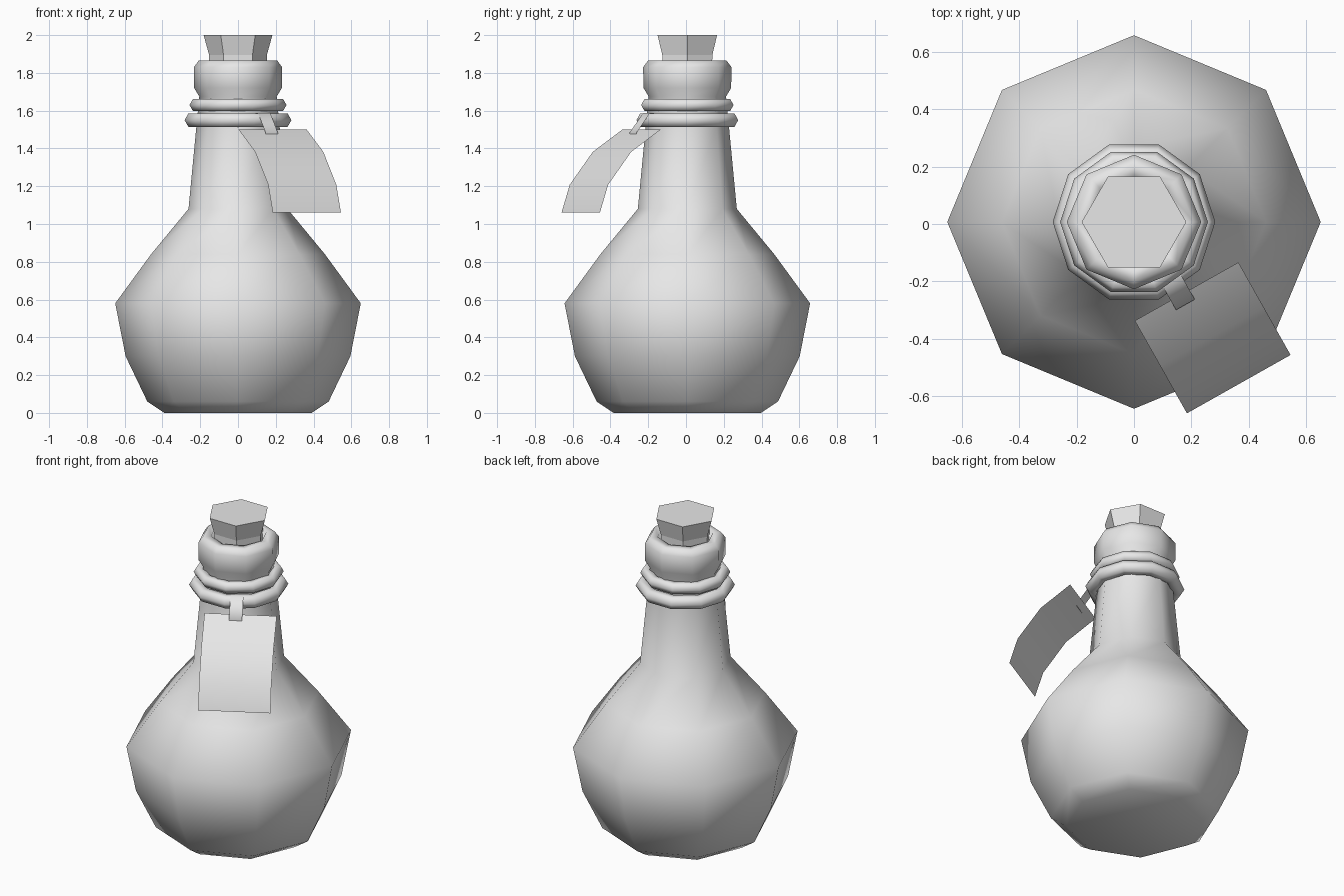
import bpy, bmesh, math
from mathutils import Vector

cube = bpy.data.objects.get("Cube")
if cube:
    bpy.data.objects.remove(cube)

grey = bpy.data.materials.new("plain_grey")
grey.use_nodes = True
grey.diffuse_color = (0.8, 0.8, 0.8, 1)
grey.node_tree.nodes["Principled BSDF"].inputs["Base Color"].default_value = (0.8, 0.8, 0.8, 1)

CENTRE_Y = 0.007


def finish(name, bm, smooth):
    bmesh.ops.recalc_face_normals(bm, faces=bm.faces)
    for f in bm.faces:
        f.smooth = smooth
    mesh = bpy.data.meshes.new(name)
    bm.to_mesh(mesh)
    bm.free()
    mesh.materials.append(grey)
    obj = bpy.data.objects.new(name, mesh)
    bpy.context.collection.objects.link(obj)
    return obj


def lathe(name, profile, sides, smooth=True, closed=False):
    """Turn a (radius, height) profile; cap both ends unless it is a closed loop."""
    bm = bmesh.new()
    rings = []
    for r, z in profile:
        angles = [math.tau * i / sides for i in range(sides)]
        rings.append([bm.verts.new((r * math.cos(a), CENTRE_Y + r * math.sin(a), z)) for a in angles])
    pairs = list(zip(rings, rings[1:]))
    if closed:
        pairs.append((rings[-1], rings[0]))
    else:
        bm.faces.new(rings[0])
        bm.faces.new(rings[-1])
    for low, high in pairs:
        for i in range(sides):
            j = (i + 1) % sides
            bm.faces.new((low[i], low[j], high[j], high[i]))
    return finish(name, bm, smooth)


def ribbon(name, path, width, shift=0.0):
    """Sweep a flat strip along (outward, height) points in the tag's direction."""
    origin = Vector((0.183, -0.235, 0))
    out = Vector((0.49, -0.87, 0)).normalized()
    side = Vector((0.87, 0.49, 0)).normalized()
    bm = bmesh.new()
    rows = []
    for s, z in path:
        mid = origin + out * s + side * shift + Vector((0, 0, z))
        rows.append([bm.verts.new(mid + side * width * k) for k in (-0.5, 0.5)])
    for a, b in zip(rows, rows[1:]):
        bm.faces.new((a[0], b[0], b[1], a[1]))
    obj = finish(name, bm, True)
    # keep the strip facing up and outward
    if obj.data.polygons[0].normal.z < 0:
        obj.data.flip_normals()
    return obj


# Bottle: round belly, tapered neck and rolled lip
lathe("bottle", [(0.39, 0), (0.48, 0.06), (0.595, 0.3), (0.65, 0.58), (0.46, 0.84),
                 (0.262, 1.08), (0.22, 1.52), (0.205, 1.675), (0.232, 1.72),
                 (0.234, 1.83), (0.208, 1.865), (0.16, 1.865), (0.15, 1.8)], 8)

# Cork
lathe("cork", [(0.15, 1.78), (0.153, 1.895), (0.182, 2.0)], 6, smooth=False)

# Cord rings around the neck
for name, outer, z, thick in (("lower_cord", 0.283, 1.55, 0.041),
                              ("upper_cord", 0.257, 1.63, 0.036)):
    hexagon = [(outer - thick + thick * math.cos(math.tau * k / 6),
                z + thick * math.sin(math.tau * k / 6)) for k in range(6)]
    lathe(name, hexagon, 10, closed=True)

# Paper tag and the strap that ties it to the cord
ribbon("tag", [(0, 1.5), (0.18, 1.382), (0.32, 1.208), (0.37, 1.06)], 0.414)
ribbon("tag_strap", [(-0.09, 1.585), (-0.045, 1.588), (0.038, 1.482), (0.03, 1.465)], 0.075, -0.026)
